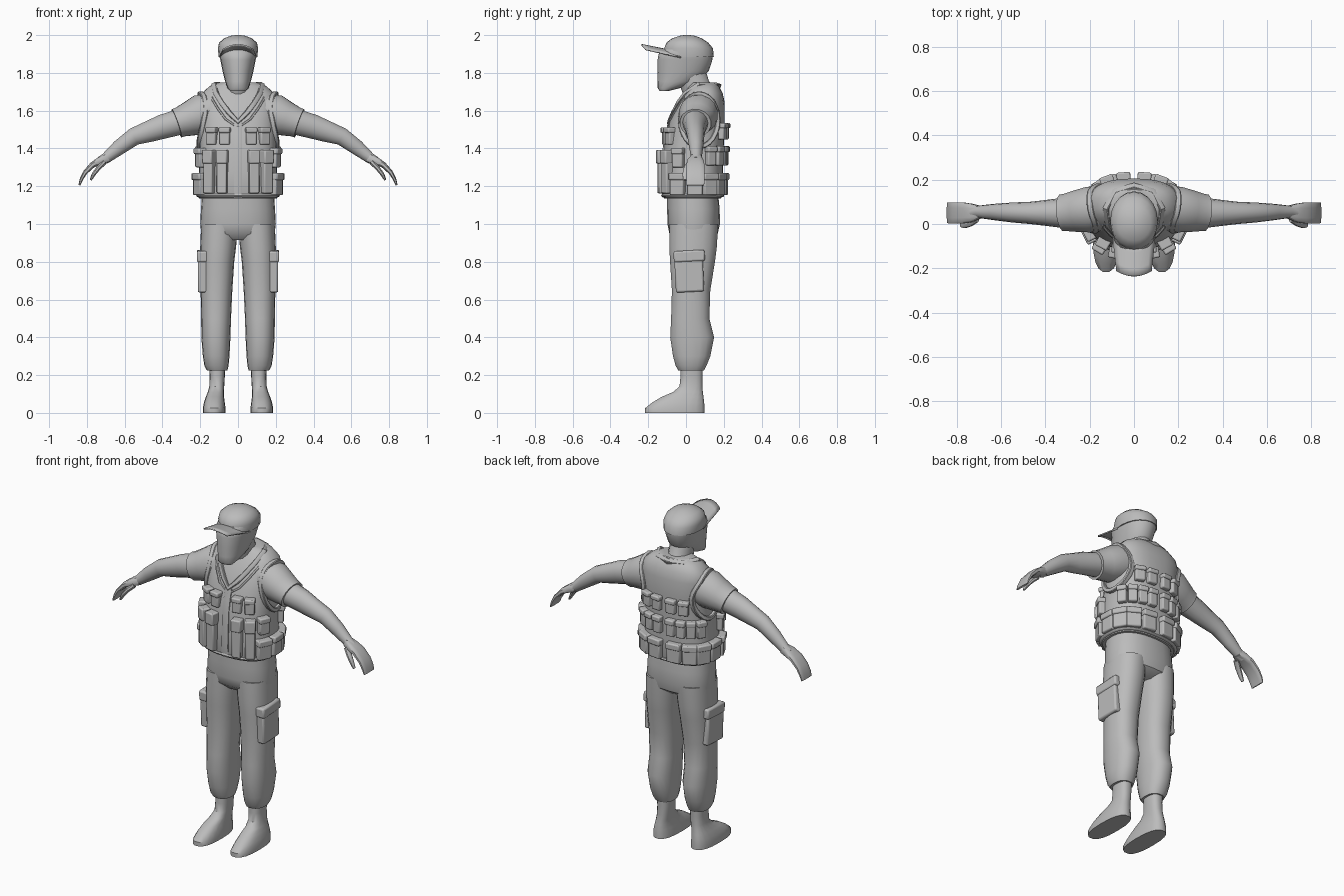
import bpy, bmesh, math
from mathutils import Vector, Matrix

if "Cube" in bpy.data.objects:
    bpy.data.objects.remove(bpy.data.objects["Cube"])

grey = bpy.data.materials.new("plain_grey")
grey.diffuse_color = (0.5, 0.5, 0.5, 1)
grey.use_nodes = True
grey.node_tree.nodes["Principled BSDF"].inputs["Base Color"].default_value = grey.diffuse_color


def finish(name, bm, mirror=False, bevel=0):
    bmesh.ops.recalc_face_normals(bm, faces=bm.faces)
    me = bpy.data.meshes.new(name)
    bm.to_mesh(me)
    bm.free()
    ob = bpy.data.objects.new(name, me)
    bpy.context.collection.objects.link(ob)
    me.materials.append(grey)
    if bevel:
        m = ob.modifiers.new("bevel", 'BEVEL')
        m.width, m.segments = bevel, 2
    if mirror:
        ob.modifiers.new("mirror", 'MIRROR').use_mirror_merge = False
    return ob


def sp(v, p):
    return math.copysign(abs(v) ** (2 / p), v)


def skin(bm, rings, closed=False):
    """Join rings of points into a tube with end caps."""
    vs = [[bm.verts.new(c) for c in r] for r in rings]
    n = len(vs[0])
    pairs = list(zip(vs, vs[1:])) + ([(vs[-1], vs[0])] if closed else [])
    for a, b in pairs:
        for i in range(n):
            j = (i + 1) % n
            bm.faces.new((a[i], a[j], b[j], b[i]))
    if not closed:
        bm.faces.new(vs[0])
        bm.faces.new(vs[-1])


def ring(z, x0, x1, y0, y1, n, p):
    return [((x0 + x1) / 2 + (x1 - x0) / 2 * sp(math.cos(t), p),
             (y0 + y1) / 2 + (y1 - y0) / 2 * sp(math.sin(t), p), z)
            for t in (2 * math.pi * i / n for i in range(n))]


def loft(name, rows, n=20, p=2.3, mirror=False):
    """Stack of horizontal sections: (z, x0, x1, y0, y1), or (z, rx, y0, y1) when centred."""
    rows = [r if len(r) == 5 else (r[0], -r[1], r[1], r[2], r[3]) for r in rows]
    bm = bmesh.new()
    skin(bm, [ring(*r, n, p) for r in rows])
    return finish(name, bm, mirror)


def sweep(name, pts, hint, n=12, p=2.0, closed=False, mirror=False):
    """Tube along (x, y, z, a, b): b is the half size along the hint axis, a across it."""
    bm = bmesh.new()
    P = [Vector(q[:3]) for q in pts]
    rings, m = [], len(P)
    for i, q in enumerate(pts):
        nxt = P[(i + 1) % m] if closed else P[min(i + 1, m - 1)]
        prv = P[i - 1] if closed else P[max(i - 1, 0)]
        t = (nxt - prv).normalized()
        h = hint(P[i])
        u = (h - t * h.dot(t)).normalized()
        v = t.cross(u)
        rings.append([P[i] + v * q[3] * sp(math.cos(k), p) + u * q[4] * sp(math.sin(k), p)
                      for k in (2 * math.pi * (j + .5) / n for j in range(n))])
    skin(bm, rings, closed)
    return finish(name, bm, mirror)


def along_y(_):
    return Vector((0, 1, 0))


def outward(p):
    return p - Vector((0, .07, 1.5))


# vest body, also used to place everything that sits on it
VEST = [(1.135, .205, -.115, .185), (1.16, .215, -.125, .195), (1.28, .207, -.12, .195),
        (1.42, .203, -.115, .20), (1.55, .205, -.085, .205), (1.64, .21, -.045, .205),
        (1.69, .195, -.015, .195), (1.73, .15, .015, .175), (1.75, .10, .03, .155)]
VP = 2.5
loft("vest", VEST, 32, VP)


def section(z):
    for a, b in zip(VEST, VEST[1:]):
        if z <= b[0]:
            f = (z - a[0]) / (b[0] - a[0])
            return [a[k] + (b[k] - a[k]) * f for k in (1, 2, 3)]
    return VEST[-1][1:]


def vest_at(t, z):
    rx, y0, y1 = section(z)
    return Vector((rx * sp(math.cos(t), VP),
                   (y0 + y1) / 2 + (y1 - y0) / 2 * sp(math.sin(t), VP), z))


def vest_front(x, z):
    rx, y0, y1 = section(z)
    return (y0 + y1) / 2 - (y1 - y0) / 2 * max(0, 1 - abs(x / rx) ** VP) ** (1 / VP)


def vest_side(y, z):
    rx, y0, y1 = section(z)
    k = abs((y - (y0 + y1) / 2) / ((y1 - y0) / 2))
    return rx * max(0, 1 - k ** VP) ** (1 / VP)


# pouches with flaps, in rows round the vest
def pouch_row(name, angles, z, w, h, d):
    bm = bmesh.new()
    for deg in angles:
        t = math.radians(deg)
        c = vest_at(t, z)
        tan = vest_at(t + .06, z) - vest_at(t - .06, z)
        nrm = Vector((tan.y, -tan.x, 0)).normalized()
        rot = Matrix.Rotation(math.atan2(nrm.y, nrm.x), 4, 'Z')
        for dz, ww, hh, dd in ((0, w, h, d), (h * .36, w + .006, h * .32, d + .008)):
            mat = (Matrix.Translation(c + Vector((0, 0, dz))) @ rot
                   @ Matrix.Diagonal((dd * 2, ww, hh, 1)))
            bmesh.ops.create_cube(bm, size=1, matrix=mat)
    finish(name, bm, True, .007)


pouch_row("magazine_pouches", (-50, -72), 1.275, .054, .225, .034)
pouch_row("belt_pouches", (-24, 2, 27, 52, 78), 1.21, .08, .115, .026)
pouch_row("side_pouches", (-24,), 1.35, .06, .10, .028)
pouch_row("back_pouches", (28, 48, 66, 82), 1.36, .05, .10, .027)
pouch_row("upper_back_pouches", (60, 81), 1.49, .056, .085, .024)
pouch_row("chest_pouches", (-53, -75), 1.465, .054, .09, .024)

# zip strip, hem and collar bands
zs = (1.14, 1.2, 1.3, 1.4, 1.47, 1.54)
sweep("zip_strip", [(0, vest_front(0, z), z, .022, .008) for z in zs], along_y, 8, 6)
hem = [vest_at(2 * math.pi * i / 32, 1.15) for i in range(32)]
sweep("vest_hem", [(*c, .01, .008) for c in hem], outward, 8, 4, True)


def collar(name, drop, spread, a, b):
    half = [(x + spread, vest_front(x + spread, z - drop), z - drop) for x, z in
            ((.045, 1.585), (.085, 1.64), (.115, 1.69))]
    half += [(.125 + spread, .07, 1.738 - drop), (.085 + spread, .145, 1.735 - drop)]
    loop = ([(0, vest_front(0, 1.54 - drop), 1.54 - drop)] + half + [(0, .172, 1.733 - drop)]
            + [(-x, y, z) for x, y, z in reversed(half)])
    sweep(name, [(*c, a, b) for c in loop], outward, 8, 5, True)


collar("collar", 0, 0, .014, .012)
collar("neck_trim", .03, .02, .006, .008)

# rims round the armholes
rim = []
for i in range(24):
    t = 2 * math.pi * i / 24
    y, z = .07 + .1 * math.cos(t), 1.55 + .14 * math.sin(t)
    rim.append((max(vest_side(y, z), .13) + .004, y, z, .013, .014))
sweep("armhole_rim", rim, lambda p: Vector((1, 0, 0)), 8, 5, True, True)

# sleeves, arms and hands
sweep("sleeve", [(.12, .07, 1.60, .10, .10), (.2, .065, 1.578, .108, .105),
                 (.26, .057, 1.555, .092, .095), (.305, .052, 1.54, .081, .086),
                 (.325, .05, 1.533, .08, .084)], along_y, 16, mirror=True)
sweep("arm", [(.29, .05, 1.545, .07, .072), (.4, .05, 1.515, .066, .058),
              (.47, .05, 1.49, .058, .05), (.55, .052, 1.463, .048, .045),
              (.63, .054, 1.405, .041, .037), (.7, .055, 1.348, .029, .028),
              (.73, .053, 1.332, .025, .028)], along_y, 14, mirror=True)
sweep("hand", [(.69, .055, 1.35, .026, .027), (.73, .05, 1.334, .022, .042),
               (.77, .05, 1.313, .016, .048), (.81, .05, 1.272, .012, .049),
               (.83, .05, 1.235, .009, .049), (.84, .05, 1.205, .005, .047)],
      along_y, 12, 3.5, mirror=True)
sweep("thumb", [(.71, .025, 1.325, .015, .018), (.74, .005, 1.295, .013, .018),
                (.765, -.005, 1.262, .011, .015), (.78, -.005, 1.232, .006, .01)],
      along_y, 8, mirror=True)

# neck, head and cap
sweep("neck", [(0, .085, 1.66, .068, .085), (0, .05, 1.73, .066, .078),
               (0, .02, 1.82, .066, .08)], along_y, 16)
loft("head", [(1.705, .042, -.14, -.09), (1.72, .055, -.15, -.03), (1.755, .068, -.152, .07),
              (1.81, .082, -.15, .12), (1.87, .094, -.15, .14), (1.9, .1, -.145, .143),
              (1.925, .098, -.12, .138)], 20, 2.2)
loft("cap", [(1.885, .102, -.12, .147), (1.93, .107, -.115, .143), (1.96, .1, -.104, .118),
             (1.982, .075, -.075, .085), (1.996, .04, -.035, .05), (2.0, .015, -.01, .02)], 20, 2.1)
bm = bmesh.new()
grid = []
for j in range(5):
    f = j / 4
    row = []
    for i in range(9):
        s = i / 4 - 1
        x = s * (.1 - .02 * f)
        y = (1 - f) * (-.095 + 7 * x * x) + f * (-.235 + 3.5 * x * x)
        row.append(bm.verts.new((x, y, 1.925 + .028 * f - 4 * x * x)))
    grid.append(row)
for r, q in zip(grid, grid[1:]):
    for i in range(8):
        bm.faces.new((r[i], r[i + 1], q[i + 1], q[i]))
brim = finish("cap_brim", bm)
brim.modifiers.new("thickness", 'SOLIDIFY').thickness = .008

# trousers
loft("hips", [(1.16, .19, -.1, .17), (1.08, .196, -.1, .178), (1.0, .2, -.098, .18),
              (.95, .194, -.088, .168), (.915, .15, -.05, .12)], 24, 2.4)
loft("trouser_leg", [(1.0, .0, .195, -.09, .172), (.88, .01, .2, -.09, .165),
                     (.8, .02, .2, -.086, .155), (.65, .03, .198, -.076, .13),
                     (.5, .037, .195, -.08, .125), (.4, .04, .194, -.085, .15),
                     (.3, .045, .186, -.07, .13), (.25, .05, .178, -.056, .11),
                     (.225, .056, .165, -.042, .096)], 18, 2.3, True)
for name, z, h, y, w, x1 in (("cargo_pocket", .735, .19, .017, .15, .213),
                             ("pocket_flap", .83, .06, .017, .165, .218)):
    bm = bmesh.new()
    bmesh.ops.create_cube(bm, size=1, matrix=Matrix.Translation((x1 - .03, y, z))
                          @ Matrix.Rotation(.05, 4, 'X') @ Matrix.Diagonal((.06, w, h, 1)))
    finish(name, bm, True, .01)

# boots
loft("boot", [(0, .066, .186, -.218, .1), (.025, .066, .186, -.218, .1),
              (.055, .07, .18, -.18, .098), (.085, .074, .17, -.13, .094),
              (.11, .075, .16, -.07, .09), (.14, .073, .152, -.035, .088),
              (.19, .07, .15, -.03, .088), (.245, .068, .152, -.03, .09)], 18, 2.5, True)

# smooth shading with sharp edges kept
bpy.ops.object.select_all(action='SELECT')
bpy.context.view_layer.objects.active = brim
bpy.ops.object.shade_smooth_by_angle(angle=math.radians(40))
